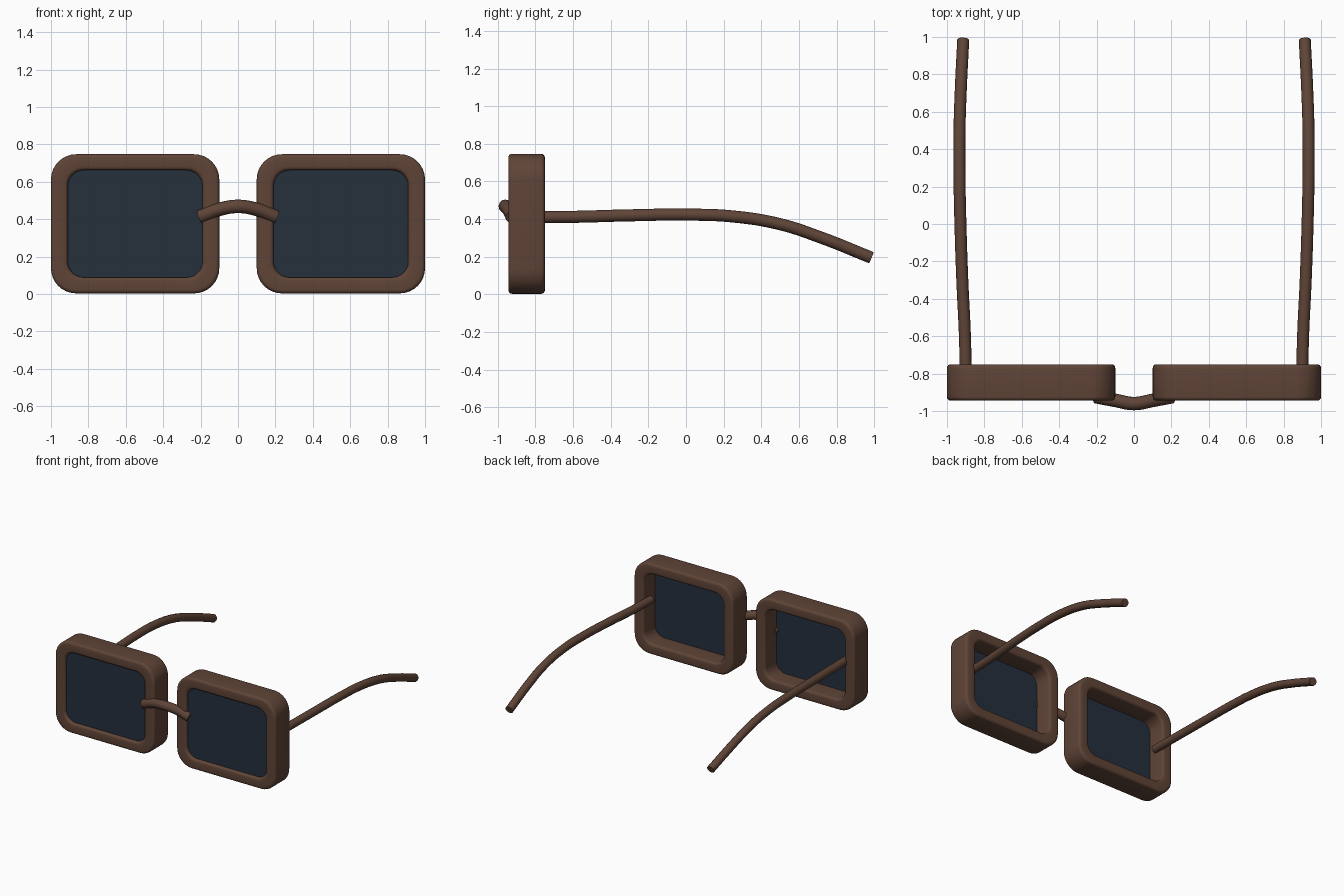
import bpy, bmesh, math

if "Cube" in bpy.data.objects:
    bpy.data.objects.remove(bpy.data.objects["Cube"])


def material(name, rgb):
    m = bpy.data.materials.new(name)
    m.diffuse_color = (*rgb, 1)
    m.use_nodes = True
    m.node_tree.nodes["Principled BSDF"].inputs["Base Color"].default_value = m.diffuse_color
    return m


BROWN = material("brown_frame", (0.115, 0.058, 0.038))
DARK = material("dark_lens", (0.019, 0.029, 0.046))


def finish(ob, mat, mirror=True):
    ob.data.materials.append(mat)
    bpy.ops.object.select_all(action='DESELECT')
    ob.select_set(True)
    bpy.context.view_layer.objects.active = ob
    if ob.type == 'CURVE':
        bpy.ops.object.convert(target='MESH')
        ob = bpy.context.object
    bpy.ops.object.shade_smooth_by_angle(angle=math.radians(40))
    if mirror:
        ob.modifiers.new("mirror", 'MIRROR').use_clip = False
    return ob


def rounded_rect(w, h, r, n=8):
    """Outline points of a rounded rectangle, half sizes w and h."""
    pts = []
    for q, (sx, sy) in enumerate(((1, 1), (-1, 1), (-1, -1), (1, -1))):
        for i in range(n + 1):
            a = math.pi / 2 * (q + i / n)
            pts.append((sx * (w - r) + r * math.cos(a), sy * (h - r) + r * math.sin(a)))
    return pts


def loft(name, section, mat, closed):
    """Sweep a section of (inset, y) around the rim outline."""
    bm = bmesh.new()
    rings = []
    for d, y in section:
        outline = rounded_rect(0.45 - d, 0.372 - d * 0.95, 0.135 - d * 0.55)
        rings.append([bm.verts.new((0.55 + x, y, 0.375 + z)) for x, z in outline])
    count = len(rings)
    for k in range(count if closed else count - 1):
        a, b = rings[k], rings[(k + 1) % count]
        for i in range(len(a)):
            j = (i + 1) % len(a)
            bm.faces.new((a[i], a[j], b[j], b[i]))
    if not closed:
        bm.faces.new(rings[0])
        bm.faces.new(rings[-1])
    bmesh.ops.recalc_face_normals(bm, faces=bm.faces)
    me = bpy.data.meshes.new(name)
    bm.to_mesh(me)
    bm.free()
    ob = bpy.data.objects.new(name, me)
    bpy.context.collection.objects.link(ob)
    return finish(ob, mat)


def tube(name, pts, radius, mirror):
    cu = bpy.data.curves.new(name, 'CURVE')
    cu.dimensions = '3D'
    cu.bevel_depth = radius
    cu.bevel_resolution = 4
    cu.use_fill_caps = True
    cu.resolution_u = 8
    sp = cu.splines.new('BEZIER')
    sp.bezier_points.add(len(pts) - 1)
    for p, co in zip(sp.bezier_points, pts):
        p.co = co
        p.handle_left_type = p.handle_right_type = 'AUTO'
    ob = bpy.data.objects.new(name, cu)
    bpy.context.collection.objects.link(ob)
    return finish(ob, BROWN, mirror)


# Thick rims with softened edges
rim = [(0.045 + d, -0.847 + y) for d, y in rounded_rect(0.045, 0.097, 0.02, 4)]
loft("lens_rim", rim, BROWN, True)

# Tinted lenses set just behind the rim front
loft("lens", [(0.08, -0.92), (0.08, -0.9)], DARK, False)

# Arched nose bridge
tube("nose_bridge", [(-0.205, -0.923, 0.412), (-0.1, -0.943, 0.452), (0, -0.96, 0.468),
                     (0.1, -0.943, 0.452), (0.205, -0.923, 0.412)], 0.036, False)

# Temple arms, bowed outward and drooping behind the ear
tube("temple_arm", [(0.899, -0.83, 0.41), (0.904, -0.6, 0.412), (0.918, -0.3, 0.42),
                    (0.928, 0, 0.424), (0.933, 0.25, 0.414), (0.933, 0.5, 0.373),
                    (0.926, 0.72, 0.301), (0.913, 0.985, 0.195)], 0.032, True)
